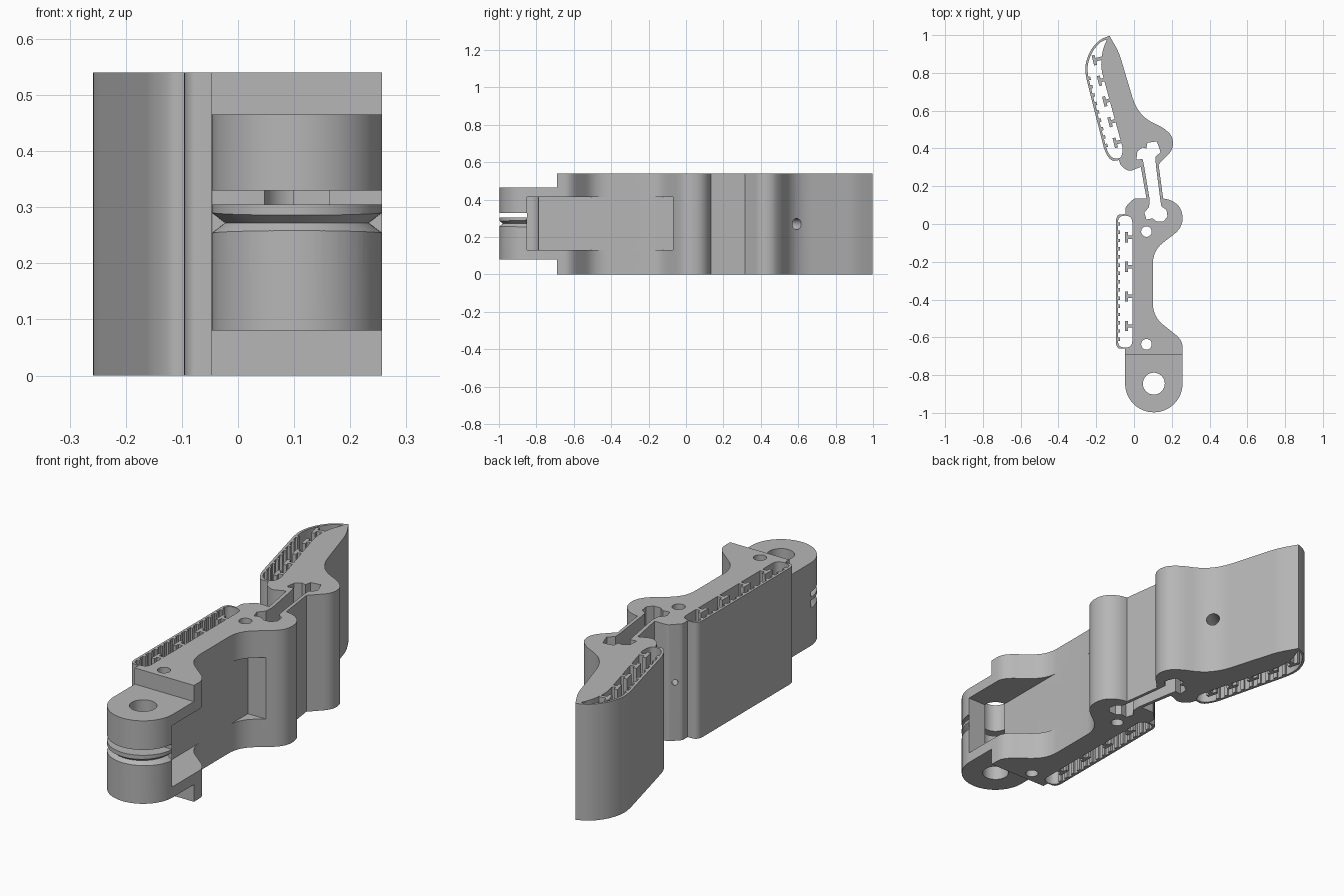
import bpy, bmesh, math
from mathutils import Vector, Matrix

H = 0.54
MID = 0.27
KNUCKLE = (0.105, -0.845)

old = bpy.data.objects.get("Cube")
if old:
    bpy.data.objects.remove(old)

grey = bpy.data.materials.new("plain grey")
grey.use_nodes = True
COLOUR = (0.47, 0.47, 0.47, 1)
grey.diffuse_color = COLOUR
grey.node_tree.nodes["Principled BSDF"].inputs["Base Color"].default_value = COLOUR


def finish(name, bm):
    bmesh.ops.recalc_face_normals(bm, faces=bm.faces)
    mesh = bpy.data.meshes.new(name)
    bm.to_mesh(mesh)
    bm.free()
    mesh.materials.append(grey)
    ob = bpy.data.objects.new(name, mesh)
    bpy.context.collection.objects.link(ob)
    return ob


def soften(points, steps=6):
    """Round each corner (x, y, setback) with a short curve."""
    out = []
    for i, p in enumerate(points):
        c = Vector(p[:2])
        back = p[2] if len(p) > 2 else 0
        if not back:
            out.append(c)
            continue
        a = Vector(points[i - 1][:2]) - c
        b = Vector(points[(i + 1) % len(points)][:2]) - c
        a = c + a.normalized() * min(back, a.length * 0.48)
        b = c + b.normalized() * min(back, b.length * 0.48)
        for k in range(steps + 1):
            t = k / steps
            out.append(a * (1 - t) ** 2 + c * 2 * t * (1 - t) + b * t * t)
    return out


def prism(name, points, z0=0, z1=H):
    bm = bmesh.new()
    face = bm.faces.new([bm.verts.new((p[0], p[1], z0)) for p in soften(points)])
    top = bmesh.ops.extrude_face_region(bm, geom=[face])["geom"]
    verts = [v for v in top if isinstance(v, bmesh.types.BMVert)]
    bmesh.ops.translate(bm, vec=(0, 0, z1 - z0), verts=verts)
    return finish(name, bm)


def box(name, lo, hi):
    return prism(name, [(lo[0], lo[1]), (hi[0], lo[1]), (hi[0], hi[1]), (lo[0], hi[1])], lo[2], hi[2])


def rod(name, centre, radius, axis=(0, 0, 1), depth=2):
    bm = bmesh.new()
    turn = Vector((0, 0, 1)).rotation_difference(Vector(axis)).to_matrix().to_4x4()
    bmesh.ops.create_cone(bm, cap_ends=True, segments=32, radius1=radius, radius2=radius,
                          depth=depth, matrix=Matrix.Translation(centre) @ turn)
    return finish(name, bm)


def combine(ob, other, operation="DIFFERENCE", keep=False):
    mod = ob.modifiers.new("cut", "BOOLEAN")
    mod.operation = operation
    mod.solver = "EXACT"
    mod.object = other
    bpy.context.view_layer.objects.active = ob
    bpy.ops.object.modifier_apply(modifier=mod.name)
    if not keep:
        bpy.data.objects.remove(other)


def comb(name, start, end, count, shapes):
    """Repeat upright bars along a line; shapes are (out0, out1, half width)."""
    start, end = Vector(start), Vector(end)
    along = (end - start).normalized()
    out = Vector((-along.y, along.x))
    bm = bmesh.new()
    for i in range(count):
        c = start.lerp(end, i / (count - 1))
        for o0, o1, w in shapes:
            p = c + out * (o0 + o1) / 2
            m = Matrix.Translation((p.x, p.y, H / 2))
            m @= Matrix.Rotation(math.atan2(along.y, along.x), 4, "Z")
            m @= Matrix.Diagonal((2 * w, abs(o1 - o0), H, 1))
            bmesh.ops.create_cube(bm, size=1, matrix=m)
    return finish(name, bm)


# Lower link with its thin-skinned grip pad
lower = prism("lower_link", [
    (-0.047, -0.69), (0.257, -0.69), (0.257, -0.615, 0.05), (0.1, -0.49, 0.07),
    (0.1, -0.14, 0.07), (0.257, -0.02, 0.06), (0.257, 0.08, 0.05), (0.19, 0.135, 0.05),
    (0, 0.135, 0.01), (-0.045, 0.09, 0.01), (-0.045, 0.052), (-0.096, 0.05, 0.045),
    (-0.096, -0.66, 0.045), (-0.047, -0.66)])
combine(lower, prism("pad_cutter", [
    (-0.085, 0.044, 0.036), (-0.009, 0.044, 0.036),
    (-0.009, -0.654, 0.036), (-0.085, -0.654, 0.036)], -0.1, H + 0.1))

# Rounded knuckle at the base
cx, cy = KNUCKLE
arc = [(cx + 0.152 * math.cos(a), cy + 0.152 * math.sin(a))
       for a in (math.pi * (1 + k / 32) for k in range(33))]
knuckle = prism("knuckle", arc + [(0.257, -0.68), (-0.047, -0.68)], 0.08, 0.465)
combine(lower, knuckle, "UNION")

# Side recess, axle hole, pin holes and tendon slot
combine(lower, box("recess_cutter", (0.1, -0.85, 0.13), (0.5, -0.07, 0.415)))
combine(lower, rod("axle_cutter", (cx, cy, MID), 0.058))
for y in (-0.04, -0.637):
    combine(lower, rod("pin_cutter", (0.066, y, MID), 0.028))
combine(lower, box("slot_cutter", (-0.3, -1.2, 0.305), (0.5, -0.851, 0.33)))
combine(lower, rod("tendon_cutter", (-0.022, 0.112, MID), 0.013, (-1, 1, 0), 0.15))

# V groove round the front of the knuckle
bm = bmesh.new()
rings = []
for k in range(49):
    a = math.pi * (1 + k / 48)
    rings.append([bm.verts.new((cx + r * math.cos(a), cy - 0.006 + r * math.sin(a), z))
                  for r, z in ((0.128, 0.272), (0.18, 0.312), (0.18, 0.232))])
for a, b in zip(rings, rings[1:]):
    for i in range(3):
        j = (i + 1) % 3
        bm.faces.new((a[i], a[j], b[j], b[i]))
bm.faces.new(rings[0])
bm.faces.new(rings[-1])
combine(lower, finish("groove_cutter", bm))

# Upper link with fingertip and grip pad
upper = prism("upper_link", [
    (-0.13, 0.997), (-0.08, 0.91, 0.04), (0.005, 0.625, 0.06), (0.06, 0.555, 0.05),
    (0.155, 0.51, 0.03), (0.205, 0.465, 0.04), (0.208, 0.395, 0.04), (0.125, 0.31),
    (0.035, 0.302), (-0.025, 0.278, 0.02), (-0.068, 0.305, 0.02), (-0.08, 0.338),
    (-0.122, 0.332, 0.03), (-0.155, 0.385, 0.03), (-0.255, 0.78, 0.05),
    (-0.26, 0.84, 0.05), (-0.235, 0.915, 0.05), (-0.185, 0.975, 0.04)])
combine(upper, prism("tip_pad_cutter", [
    (-0.143, 0.978), (-0.18, 0.963, 0.03), (-0.225, 0.908, 0.04), (-0.248, 0.838, 0.05),
    (-0.243, 0.78, 0.05), (-0.143, 0.387, 0.03), (-0.115, 0.346, 0.03), (-0.068, 0.348, 0.02),
    (-0.058, 0.395, 0.02), (-0.177, 0.83, 0.05), (-0.167, 0.92, 0.04)], -0.1, H + 0.1))
combine(upper, rod("side_hole_cutter", (0.03, 0.59, MID), 0.03, (0.8, 0.6, 0), 0.2))

# Twin-walled flexible hinge between the links
hinge = prism("flexible_hinge", [(0.035, 0.308), (0.067, 0.13), (0.155, 0.13), (0.13, 0.317)])
hollow = prism("hinge_cutter", [
    (0.053, 0.31), (0.045, 0.345), (0.013, 0.34), (0.018, 0.385), (0.045, 0.405),
    (0.066, 0.4), (0.071, 0.43), (0.12, 0.437), (0.135, 0.4), (0.14, 0.38),
    (0.113, 0.355), (0.116, 0.31), (0.139, 0.13), (0.145, 0.093), (0.172, 0.075),
    (0.177, 0.04), (0.156, 0.013), (0.12, 0.013), (0.098, 0.03), (0.066, 0.024),
    (0.055, 0.06), (0.08, 0.09), (0.083, 0.13)], -0.1, H + 0.1)
for part in (lower, upper):
    combine(part, hollow, keep=True)
combine(hinge, hollow)

# T-shaped studs and fine ribs inside both pads
stud = [(-0.01, 0.025, 0.009), (0.022, 0.038, 0.027)]
rib = [(-0.004, 0.01, 0.009)]
studs = [
    comb("lower_studs", (-0.009, -0.54), (-0.009, -0.07), 4, stud),
    comb("upper_studs", (-0.07, 0.437), (-0.181, 0.875), 5, stud)]
ribs = [
    comb("lower_ribs", (-0.085, 0.0), (-0.085, -0.61), 15, rib),
    comb("upper_ribs", (-0.24, 0.77), (-0.15, 0.415), 9, rib)]

for ob in [lower, upper, hinge] + studs + ribs:
    bpy.ops.object.select_all(action="DESELECT")
    ob.select_set(True)
    bpy.context.view_layer.objects.active = ob
    bpy.ops.object.shade_smooth_by_angle(angle=math.radians(25))
